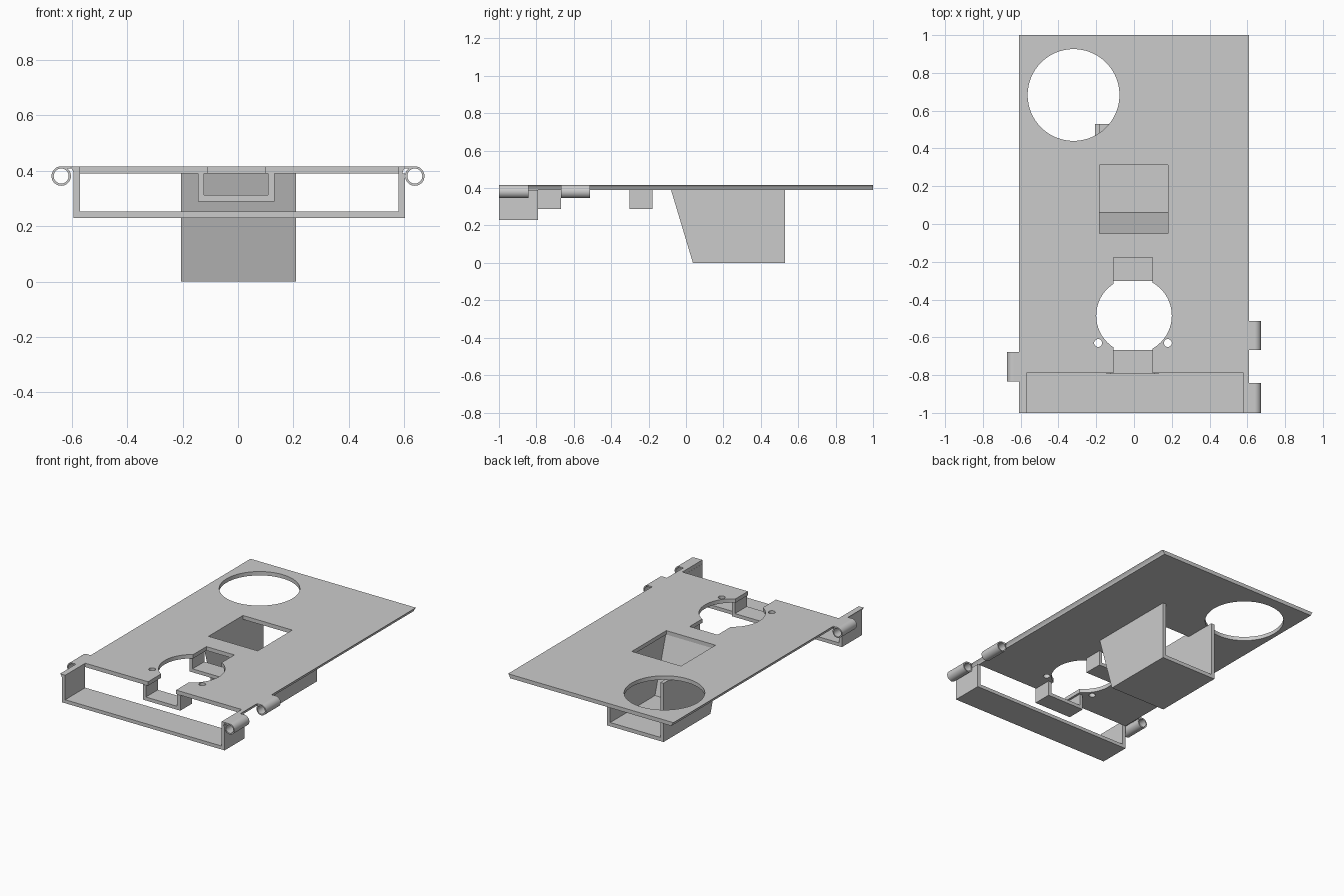
import bpy, bmesh, math

if "Cube" in bpy.data.objects:
    bpy.data.objects.remove(bpy.data.objects["Cube"])

TOP, UNDER = 0.416, 0.39          # plate surfaces
HINGE_X, HINGE_Z, HINGE_R = 0.638, 0.381, 0.035


def prism(name, pts, axis, lo, hi):
    """Extrude a 2D profile along axis x, y or z."""
    place = {'X': lambda a, b, t: (t, a, b),
             'Y': lambda a, b, t: (a, t, b),
             'Z': lambda a, b, t: (a, b, t)}[axis]
    bm = bmesh.new()
    ends = [[bm.verts.new(place(a, b, t)) for a, b in pts] for t in (lo, hi)]
    for ring in ends:
        bm.faces.new(ring)
    n = len(pts)
    for i in range(n):
        j = (i + 1) % n
        bm.faces.new((ends[0][i], ends[0][j], ends[1][j], ends[1][i]))
    bmesh.ops.recalc_face_normals(bm, faces=bm.faces)
    me = bpy.data.meshes.new(name)
    bm.to_mesh(me)
    bm.free()
    ob = bpy.data.objects.new(name, me)
    bpy.context.collection.objects.link(ob)
    return ob


def rect(x0, x1, y0, y1):
    return [(x0, y0), (x1, y0), (x1, y1), (x0, y1)]


def circle(cx, cy, r, n=64):
    return [(cx + r * math.cos(2 * math.pi * i / n),
             cy + r * math.sin(2 * math.pi * i / n)) for i in range(n)]


def activate(ob):
    bpy.ops.object.select_all(action='DESELECT')
    ob.select_set(True)
    bpy.context.view_layer.objects.active = ob


def cut(ob, cutters):
    activate(ob)
    for c in cutters:
        c.hide_render = True
        m = ob.modifiers.new("cut", 'BOOLEAN')
        m.operation, m.solver, m.object = 'DIFFERENCE', 'EXACT', c
        bpy.ops.object.modifier_apply(modifier=m.name)
        bpy.data.objects.remove(c)


def smooth(ob):
    activate(ob)
    bpy.ops.object.shade_smooth_by_angle(angle=math.radians(30))


# Plate: side edges hollowed by the hinge clearance
edge = []
for i in range(6):
    z = UNDER + (TOP - UNDER) * i / 5
    edge.append((HINGE_X - math.sqrt(0.046 ** 2 - (z - HINGE_Z) ** 2), z))
plate = prism("cover_plate", edge + [(-x, z) for x, z in reversed(edge)], 'Y', -1, 1)
openings = [circle(-0.32, 0.683, 0.243, 96),          # large round opening
            circle(0, -0.485, 0.2, 96),               # middle round opening
            rect(-0.108, 0.098, -0.85, -0.4),         # clip notches
            rect(-0.108, 0.098, -0.5, -0.178),
            circle(-0.19, -0.63, 0.021, 32),          # screw holes
            circle(0.179, -0.63, 0.021, 32),
            rect(-0.182, 0.18, -0.05, 0.312),         # pocket opening
            rect(-0.57, 0.58, -1.1, -0.79)]           # tray slot
cut(plate, [prism("cutter", p, 'Z', 0.3, 0.5) for p in openings])
smooth(plate)


def channel(name, x0, x1, z0, y0, y1, t=0.023):
    """U-shaped channel hanging under the plate."""
    pts = [(x0, UNDER), (x0, z0), (x1, z0), (x1, UNDER),
           (x1 - t, UNDER), (x1 - t, z0 + t), (x0 + t, z0 + t), (x0 + t, UNDER)]
    return prism(name, pts, 'Y', y0, y1)


# Front tray and the two small clips
channel("front_tray", -0.593, 0.602, 0.23, -1, -0.79)
channel("front_clip", -0.145, 0.131, 0.289, -0.793, -0.668)
channel("rear_clip", -0.145, 0.131, 0.289, -0.303, -0.178)

# Hanging pocket: sloped front wall, open back
pocket = prism("pocket", [(-0.08, UNDER), (0.037, 0), (0.53, 0), (0.53, UNDER)],
               'X', -0.206, 0.21)
hollow = prism("cutter", [(-0.073, 0.45), (0.06, 0.025), (0.7, 0.025), (0.7, 0.45)],
               'X', -0.182, 0.186)
cut(pocket, [hollow])

# Hinge knuckles with their bridging strips
for name, side, y0, y1 in (("hinge_left", -1, -0.833, -0.678),
                           ("hinge_right_rear", 1, -0.668, -0.513),
                           ("hinge_right_front", 1, -1, -0.842)):
    cx = side * HINGE_X
    tube = prism(name, circle(cx, HINGE_Z, HINGE_R), 'Y', y0, y1)
    cut(tube, [prism("cutter", circle(cx, HINGE_Z, 0.027), 'Y', y0 - 0.1, y1 + 0.1)])
    smooth(tube)
    prism(name + "_strip", rect(*sorted((side * 0.603, cx)), TOP - 0.008, TOP), 'Y', y0, y1)
